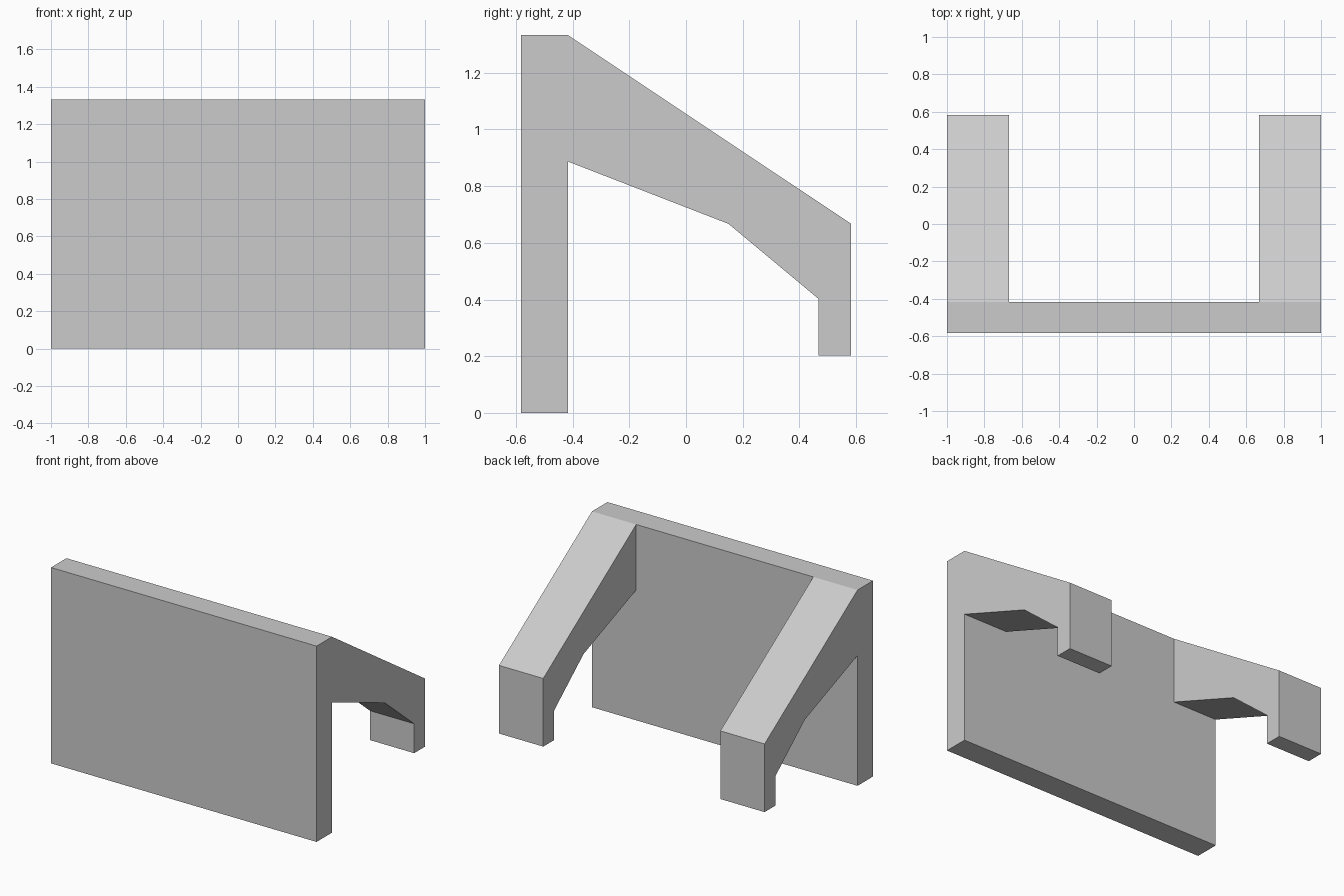
import bpy
import bmesh

cube = bpy.data.objects.get("Cube")
if cube:
    bpy.data.objects.remove(cube, do_unlink=True)

# Single light grey finish
grey = bpy.data.materials.new("light grey")
grey.use_nodes = True
colour = (0.6, 0.6, 0.6, 1.0)
grey.diffuse_color = colour
grey.node_tree.nodes["Principled BSDF"].inputs["Base Color"].default_value = colour


def extrude_profile(name, profile, x_min, x_max):
    """Extrude a closed (y, z) side profile along x into a flat-faced solid."""
    bm = bmesh.new()
    face = bm.faces.new([bm.verts.new((x_min, y, z)) for y, z in profile])
    extruded = bmesh.ops.extrude_face_region(bm, geom=[face])
    moved = [v for v in extruded["geom"] if isinstance(v, bmesh.types.BMVert)]
    bmesh.ops.translate(bm, verts=moved, vec=(x_max - x_min, 0, 0))
    bmesh.ops.recalc_face_normals(bm, faces=bm.faces)
    mesh = bpy.data.meshes.new(name)
    bm.to_mesh(mesh)
    bm.free()
    mesh.materials.append(grey)
    obj = bpy.data.objects.new(name, mesh)
    bpy.context.collection.objects.link(obj)
    return obj


FRONT, WALL_BACK, BACK = -0.583, -0.417, 0.583
TOP = 1.333
INNER = 0.667

# Upright front panel
extrude_profile("front_panel",
                [(FRONT, 0), (WALL_BACK, 0), (WALL_BACK, TOP), (FRONT, TOP)],
                -1, 1)

# Sloping arms with a bent underside and a short drop at the end
arm = [(WALL_BACK, TOP), (BACK, 0.667), (BACK, 0.203), (0.467, 0.203),
       (0.467, 0.403), (0.15, 0.667), (WALL_BACK, 0.887)]
for name, x_min, x_max in (("right_arm", -1, -INNER), ("left_arm", INNER, 1)):
    extrude_profile(name, arm, x_min, x_max)
